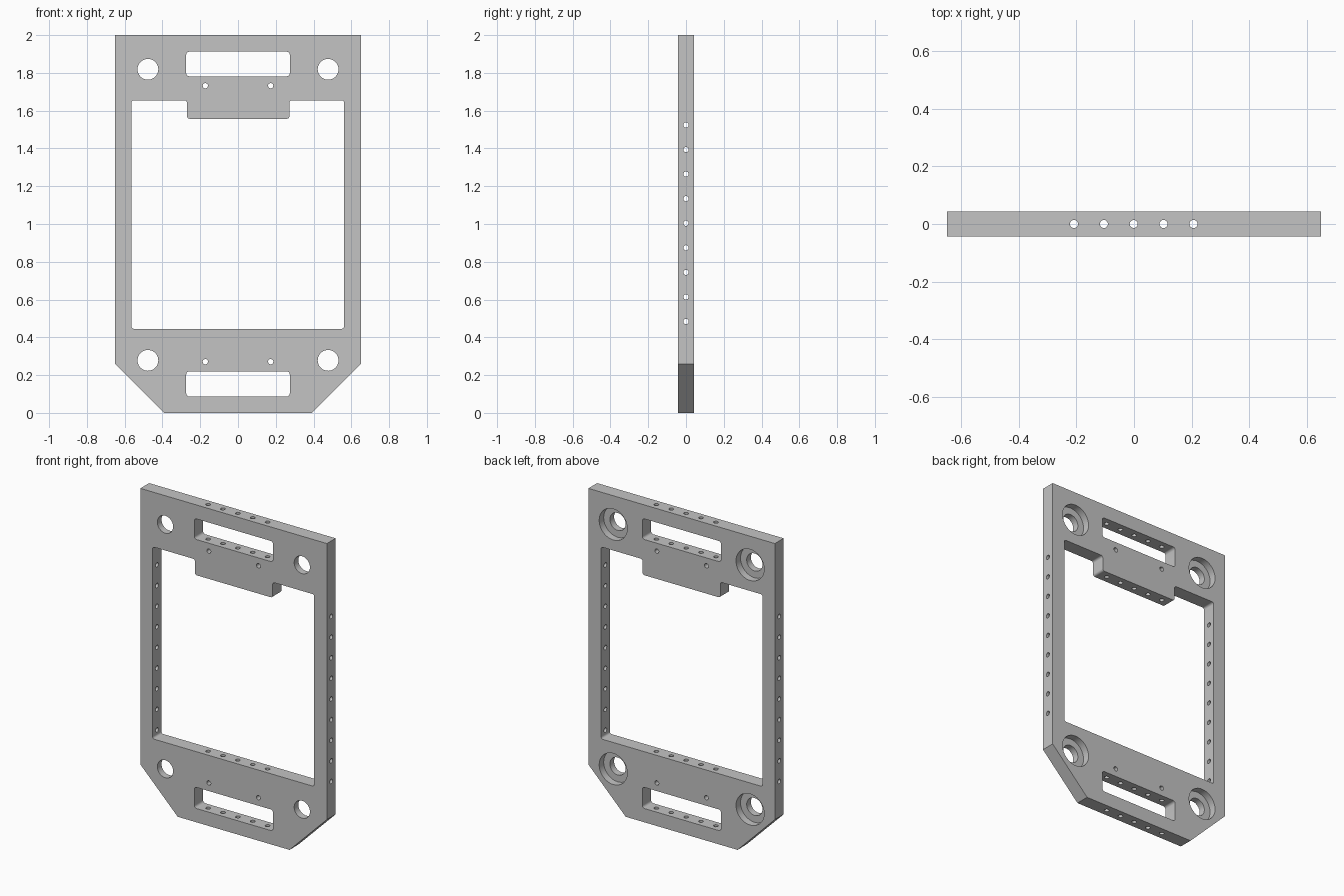
import bpy, bmesh, math
from mathutils import Vector, Matrix

if "Cube" in bpy.data.objects:
    bpy.data.objects.remove(bpy.data.objects["Cube"], do_unlink=True)

T = 0.0435        # half thickness of the plate
SLOT_HALF = 0.274
BOLT_R = 0.014
BORE_DEPTH = 0.045


def add_prism(bm, points, y0, y1):
    """Extrude an (x, z) outline from y0 to y1."""
    face = bm.faces.new([bm.verts.new((x, y0, z)) for x, z in points])
    ext = bmesh.ops.extrude_face_region(bm, geom=[face])
    verts = [e for e in ext["geom"] if isinstance(e, bmesh.types.BMVert)]
    bmesh.ops.translate(bm, verts=verts, vec=(0, y1 - y0, 0))


def rounded(points, radius, steps=5):
    """Round every right-angled corner of an (x, z) outline."""
    out = []
    for i, p in enumerate(points):
        p = Vector(p)
        a = (Vector(points[i - 1]) - p).normalized() * radius
        b = (Vector(points[(i + 1) % len(points)]) - p).normalized() * radius
        for s in range(steps + 1):
            t = s / steps * math.pi / 2
            out.append(p + a * (1 - math.sin(t)) + b * (1 - math.cos(t)))
    return out


def add_rod(bm, centre, radius, length, axis, segments=20):
    rot = Vector((0, 0, 1)).rotation_difference(Vector(axis)).to_matrix().to_4x4()
    bmesh.ops.create_cone(bm, cap_ends=True, segments=segments, radius1=radius,
                          radius2=radius, depth=length,
                          matrix=Matrix.Translation(centre) @ rot)


def make_object(name, bm):
    bmesh.ops.recalc_face_normals(bm, faces=bm.faces)
    mesh = bpy.data.meshes.new(name)
    bm.to_mesh(mesh)
    bm.free()
    obj = bpy.data.objects.new(name, mesh)
    bpy.context.scene.collection.objects.link(obj)
    return obj


# Plate with two clipped lower corners
bm = bmesh.new()
add_prism(bm, [(-0.39, 0), (0.39, 0), (0.65, 0.26), (0.65, 2),
               (-0.65, 2), (-0.65, 0.26)], -T, T)
plate = make_object("frame_plate", bm)

# Main window with tab, two slots, corner holes and small face holes
openings = bmesh.new()
window = [(-0.565, 0.445), (0.562, 0.445), (0.562, 1.655), (0.272, 1.655),
          (0.272, 1.557), (-0.27, 1.557), (-0.27, 1.655), (-0.565, 1.655)]
add_prism(openings, rounded(window, 0.014), -0.2, 0.2)
for low, high in ((0.087, 0.22), (1.782, 1.912)):
    slot = [(-SLOT_HALF, low), (SLOT_HALF, low), (SLOT_HALF, high), (-SLOT_HALF, high)]
    add_prism(openings, rounded(slot, 0.016), -0.2, 0.2)

# Counterbores sunk into the back around the corner holes
bores = bmesh.new()
for side in (-1, 1):
    for z in (0.278, 1.819):
        add_rod(openings, (side * 0.477, 0, z), 0.055, 0.4, (0, 1, 0), 48)
        add_rod(bores, (side * 0.477, T - BORE_DEPTH + 0.1, z), 0.098, 0.2, (0, 1, 0), 48)
    for z in (0.271, 1.732):
        add_rod(openings, (side * 0.173, 0, z), BOLT_R, 0.4, (0, 1, 0))

# Bolt holes across both side rails
cross_holes = bmesh.new()
for i in range(9):
    add_rod(cross_holes, (0, 0, 0.484 + 0.13 * i), BOLT_R, 1.6, (1, 0, 0))

# Bolt holes running through all horizontal rails
upright_holes = bmesh.new()
for i in range(-2, 3):
    add_rod(upright_holes, (0.1037 * i - 0.001, 0, 1), BOLT_R, 2.4, (0, 0, 1))

cutters = []
for name, cut in (("openings_cutter", openings), ("counterbore_cutter", bores),
                  ("cross_hole_cutter", cross_holes), ("upright_hole_cutter", upright_holes)):
    cutter = make_object(name, cut)
    cutter.hide_render = True
    mod = plate.modifiers.new(name, 'BOOLEAN')
    mod.operation = 'DIFFERENCE'
    mod.solver = 'EXACT'
    mod.object = cutter
    cutters.append(cutter)

# Bake the cuts and drop the cutters
bpy.context.view_layer.update()
deps = bpy.context.evaluated_depsgraph_get()
cut_mesh = bpy.data.meshes.new_from_object(plate.evaluated_get(deps))
plate.modifiers.clear()
plate.data = cut_mesh
for cutter in cutters:
    bpy.data.objects.remove(cutter, do_unlink=True)

# Light grey metal
grey = (0.55, 0.55, 0.55, 1)
mat = bpy.data.materials.new("light_grey_metal")
mat.use_nodes = True
mat.diffuse_color = grey
mat.node_tree.nodes["Principled BSDF"].inputs["Base Color"].default_value = grey
plate.data.materials.clear()
plate.data.materials.append(mat)

bpy.ops.object.select_all(action='DESELECT')
plate.select_set(True)
bpy.context.view_layer.objects.active = plate
bpy.ops.object.shade_smooth_by_angle(angle=math.radians(30))
